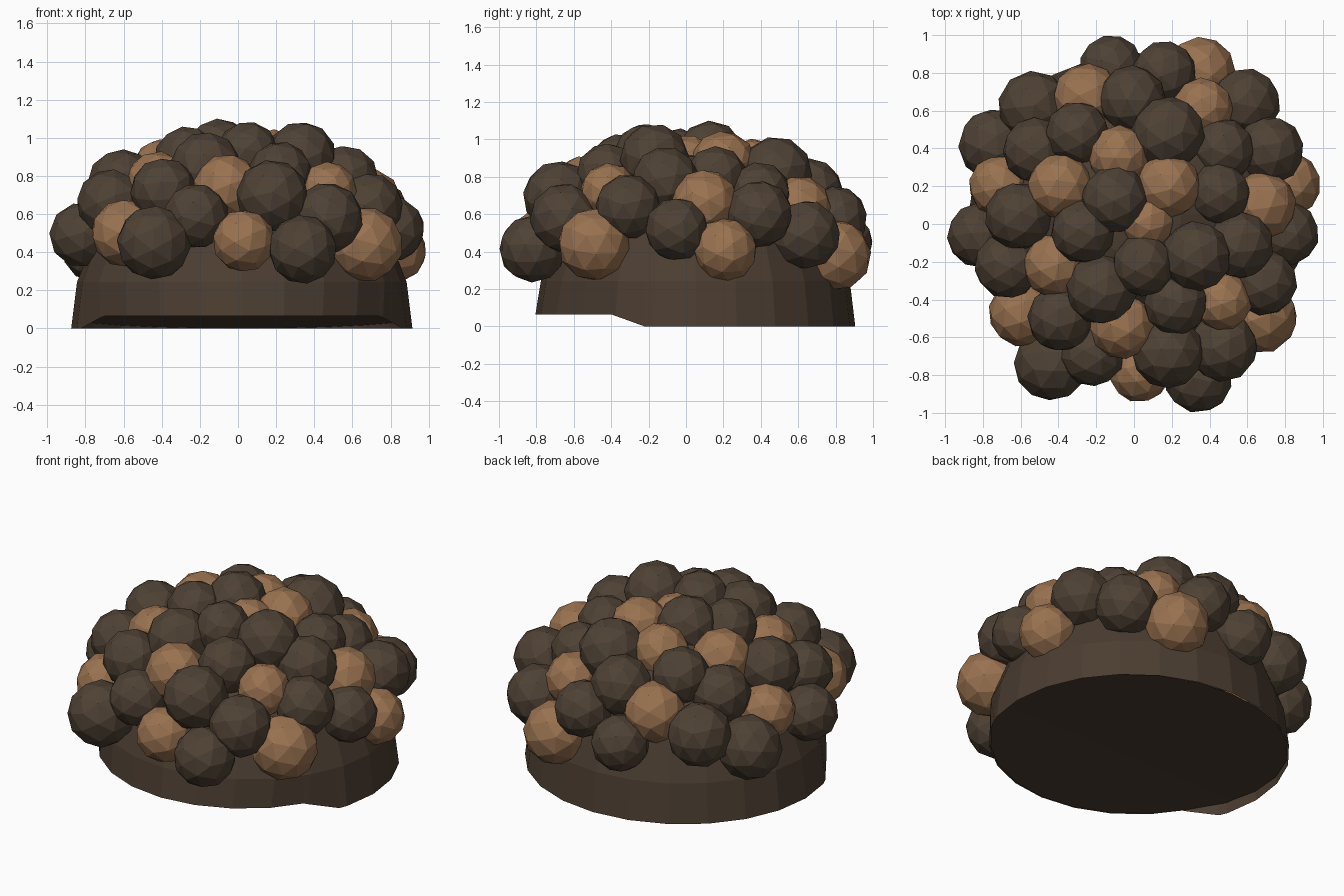
import bpy
import bmesh
import random
from math import tau
from mathutils import Euler, Matrix

random.seed(4)

default_cube = bpy.data.objects.get("Cube")
if default_cube:
    bpy.data.objects.remove(default_cube, do_unlink=True)


def make_material(name, rgb):
    material = bpy.data.materials.new(name)
    material.use_nodes = True
    colour = (*rgb, 1)
    material.diffuse_color = colour
    shader = material.node_tree.nodes["Principled BSDF"]
    shader.inputs["Base Color"].default_value = colour
    shader.inputs["Roughness"].default_value = 0.8
    return material


def add_object(name, mesh_builder, material):
    mesh = bpy.data.meshes.new(name)
    mesh_builder.to_mesh(mesh)
    mesh_builder.free()
    mesh.materials.append(material)
    obj = bpy.data.objects.new(name, mesh)
    bpy.context.collection.objects.link(obj)
    return obj


def geometry(builder):
    return builder.verts[:] + builder.edges[:] + builder.faces[:]


cap_brown = make_material("cap brown", (0.071, 0.047, 0.031))
dark_brown = make_material("dark brown", (0.078, 0.054, 0.035))
light_brown = make_material("light brown", (0.32, 0.168, 0.08))

cap_centre = (0.02, 0.05, 0)
cap_size = (0.895, 0.855, 0.94)
raised_y, flat_y = -0.4, -0.22
front_lift, front_tuck = 0.065, 0.05


# The front of the rim is tucked in towards the middle
def tuck_front(vert):
    ramp = min(1, max(0, (flat_y - vert.co.y) / (flat_y - raised_y)))
    vert.co.x -= (vert.co.x - cap_centre[0]) * front_tuck * ramp
    return ramp


# Domed cap shell with a raised front rim
def build_cap():
    bm = bmesh.new()
    bmesh.ops.create_uvsphere(bm, u_segments=24, v_segments=12, radius=1)
    bmesh.ops.bisect_plane(bm, geom=geometry(bm), dist=1e-4, plane_co=(0, 0, 0),
                           plane_no=(0, 0, 1), clear_inner=True)
    bmesh.ops.scale(bm, vec=cap_size, verts=bm.verts)
    bmesh.ops.translate(bm, vec=cap_centre, verts=bm.verts)
    for y in (raised_y, flat_y):
        bmesh.ops.bisect_plane(bm, geom=geometry(bm), dist=1e-4,
                               plane_co=(0, y, 0), plane_no=(0, 1, 0))
    for vert in bm.verts:
        if vert.co.z < 0.001:
            vert.co.z = front_lift * tuck_front(vert)
    add_object("cap", bm, cap_brown)


# Underside, level with the raised front rim and sloping down to the back rim
def build_underside():
    bm = bmesh.new()
    bmesh.ops.create_circle(bm, cap_ends=True, segments=24, radius=0.99)
    bmesh.ops.bisect_plane(bm, geom=geometry(bm), dist=1e-4,
                           plane_co=(0, -0.2, 0), plane_no=(0, 1, 0))
    for vert in bm.verts:
        vert.co.z = front_lift * min(1, (1 - vert.co.y) / 1.2)
        vert.co.x = vert.co.x * cap_size[0] + cap_centre[0]
        vert.co.y = vert.co.y * cap_size[1] + cap_centre[1]
        tuck_front(vert)
    bmesh.ops.reverse_faces(bm, faces=bm.faces)
    add_object("cap_underside", bm, cap_brown)


# Faceted ball curls, each turned at random
def add_curls(name, material, curls):
    for x, y, z, radius in curls:
        bm = bmesh.new()
        bmesh.ops.create_icosphere(bm, subdivisions=2, radius=radius * 1.035)
        turn = Euler([random.uniform(0, tau) for axis in range(3)])
        place = Matrix.Translation((x, y, z)) @ turn.to_matrix().to_4x4()
        bmesh.ops.transform(bm, matrix=place, verts=bm.verts)
        add_object(name, bm, material)


build_cap()
build_underside()

# Dark curls: top of the head (x, y, z, radius)
add_curls("dark_crown_curl", dark_brown, [
    (-.1, .13, .92, .175), (-.27, -.04, .89, .165), (.05, -.22, .92, .16),
    (.33, -.17, .9, .18), (-.17, -.345, .84, .185), (.22, -.42, .81, .165),
    (.45, .16, .8, .16), (.18, .48, .82, .19), (-.3, .48, .79, .165),
    (.56, -.11, .78, .175), (-.61, .04, .76, .175),
])

# Dark curls: middle band
add_curls("dark_middle_curl", dark_brown, [
    (-.01, .66, .72, .175), (-.52, .39, .7, .17), (.47, .39, .71, .165),
    (.72, .39, .6, .175), (-.67, -.22, .66, .17), (.69, -.31, .64, .17),
    (-.39, -.5, .72, .17), (.18, -.68, .695, .185), (.47, -.65, .58, .18),
    (-.22, -.69, .59, .165), (.16, .8, .58, .165),
])

# Dark curls: bottom edge
add_curls("dark_edge_curl", dark_brown, [
    (-.12, .83, .45, .165), (.59, .64, .49, .18), (-.53, .62, .53, .185),
    (-.74, .42, .43, .185), (-.82, -.06, .49, .165), (.81, -.05, .52, .165),
    (-.44, -.74, .45, .19), (.34, -.82, .415, .175),
])

# Light curls scattered between the dark ones
add_curls("light_curl", light_brown, [
    (.07, .01, .88, .14), (.18, .2, .87, .17), (-.08, .36, .84, .16),
    (-.39, .2, .82, .17), (-.42, -.22, .76, .165), (.47, -.41, .72, .15),
    (-.06, -.54, .74, .17), (.36, .61, .64, .16), (-.25, .67, .62, .175),
    (.68, .1, .66, .175), (-.71, .2, .57, .16), (-.59, -.47, .5, .175),
    (.67, -.49, .44, .19), (.03, -.78, .46, .16), (.82, .21, .41, .165),
    (.35, .8, .38, .185),
])
